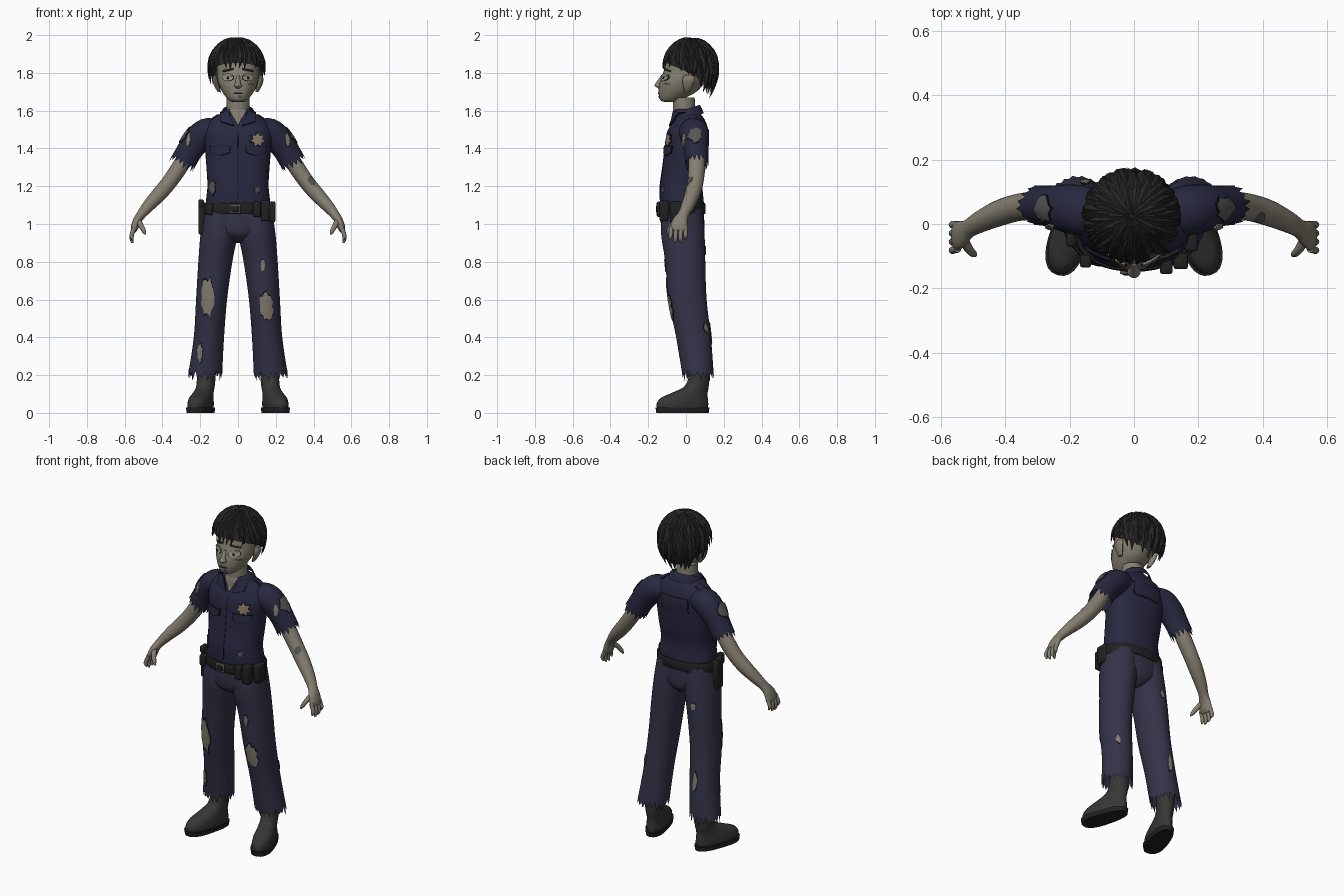
import bpy, bmesh, math, random
from mathutils import Vector
from mathutils.bvhtree import BVHTree

random.seed(4)
cube = bpy.data.objects.get("Cube")
if cube:
    bpy.data.objects.remove(cube)


def material(name, *rgb):
    m = bpy.data.materials.new(name)
    m.use_nodes = True
    m.diffuse_color = (*rgb, 1)
    m.node_tree.nodes["Principled BSDF"].inputs["Base Color"].default_value = (*rgb, 1)
    return m


SHIRT = material("shirt navy", .021, .021, .052)
TROUSER = material("trouser navy", .034, .033, .065)
SKIN = material("pale skin", .235, .212, .165)
HAIR = material("hair black", .02, .02, .02)
BOOT = material("boot charcoal", .037, .037, .035)
BELT = material("belt black", .015, .015, .016)
BADGE = material("badge tan", .26, .22, .15)
SEAM = material("seam dark", .008, .008, .014)
GREY = material("bruise grey", .095, .092, .095)
EYE = material("eye grey", .3, .29, .26)
UP, DEPTH = Vector((0, 0, 1)), Vector((0, 1, 0))


def finish(bm, name, mat, smooth=True):
    """Turn a bmesh into an object and return its ray-casting tree."""
    bmesh.ops.recalc_face_normals(bm, faces=bm.faces[:])
    for f in bm.faces:
        f.smooth = smooth
    tree = BVHTree.FromBMesh(bm)
    me = bpy.data.meshes.new(name)
    bm.to_mesh(me)
    bm.free()
    me.set_sharp_from_angle(angle=math.radians(50))
    me.materials.append(mat)
    ob = bpy.data.objects.new(name, me)
    bpy.context.scene.collection.objects.link(ob)
    return tree


def spline(keys, sub):
    """Smoothly resample key rings."""
    out, last = [], len(keys) - 1
    for i in range(last):
        quad = (keys[max(i - 1, 0)], keys[i], keys[i + 1], keys[min(i + 2, last)])
        for k in range(sub):
            t = k / sub
            out.append([b + .5 * t * (c - a + t * (2*a - 5*b + 4*c - d + t * (3*(b - c) + d - a)))
                        for a, b, c, d in zip(*quad)])
    return out + [list(keys[-1])]


def loft(name, mat, keys, n=24, sub=4, side=1, flat=True, power=1, rag=0,
         caps=(True, True), tilt=0, warp=None, drop=None):
    """Skin rings of (x, y, z, width radius, depth radius)."""
    bm, rows = bmesh.new(), []
    rings = spline(keys, sub)
    mid = [Vector((r[0] * side, r[1], r[2])) for r in rings]
    for i, r in enumerate(rings):
        t = (mid[min(i + 1, len(mid) - 1)] - mid[max(i - 1, 0)]).normalized()
        axis = UP if flat else t
        u = DEPTH.cross(axis).normalized()
        v = axis.cross(u)
        row = []
        for k in range(n):
            a = math.tau * k / n
            c, s = math.cos(a), math.sin(a)
            p = mid[i] + u * (r[3] * math.copysign(abs(c) ** power, c)) \
                + v * (r[4] * math.copysign(abs(s) ** power, s))
            p.z += tilt * (p.y - r[1])
            if rag and i == len(rings) - 1:
                p += t * rag * (random.uniform(.2, 1) if k % 2 else -random.random())
            row.append(bm.verts.new(warp(p) if warp else p))
        rows.append(row)
    for a, b in zip(rows, rows[1:]):
        for k in range(n):
            bm.faces.new((a[k], a[(k + 1) % n], b[(k + 1) % n], b[k]))
    for row, wanted in zip((rows[0], rows[-1]), caps):
        if wanted:
            bm.faces.new(row)
    if drop:
        bmesh.ops.delete(bm, geom=[f for f in bm.faces if drop(f.calc_center_median())], context='FACES')
    return finish(bm, name, mat)


def box(name, mat, centre, size, bevel=.008):
    bm = bmesh.new()
    for v in bmesh.ops.create_cube(bm, size=1)["verts"]:
        v.co = Vector([c + k * s for c, k, s in zip(centre, v.co, size)])
    bmesh.ops.bevel(bm, geom=bm.edges[:], offset=bevel, segments=2, affect='EDGES', profile=.5)
    finish(bm, name, mat)


def decal(name, mat, tree, at, look, pts, lift=.005, rim=0):
    """Thin plate draped over a part, seen along the look direction."""
    if rim:
        decal(name + "_edge", SEAM, tree, at, look, [(x * (1 + rim), y * (1 + rim)) for x, y in pts], lift - .002)
    d = Vector(look).normalized()
    u = d.cross(UP).normalized() if abs(d.z) < .95 else Vector((1, 0, 0))
    v = u.cross(d)
    bm = bmesh.new()

    def drape(x, y, h):
        p = Vector(at) + u * x + v * y
        hit, nor = tree.ray_cast(p - d * .6, d)[:2]
        if hit is None:
            hit, nor = tree.find_nearest(p)[:2]
        if nor.dot(d) > 0:
            nor = -nor
        return bm.verts.new(hit + nor * h)

    rows = [[drape(x * s, y * s, h) for x, y in pts]
            for s, h in ((1.01, -.002), (1, lift), (.7, lift), (.35, lift))]
    hub, n = drape(0, 0, lift), len(pts)
    for k in range(n):
        j = (k + 1) % n
        for a, b in zip(rows, rows[1:]):
            bm.faces.new((a[k], a[j], b[j], b[k]))
        bm.faces.new((rows[-1][k], rows[-1][j], hub))
    finish(bm, name, mat)


def poly(corners, steps=5):
    return [(a[0] + (b[0] - a[0]) * k / steps, a[1] + (b[1] - a[1]) * k / steps)
            for a, b in zip(corners, corners[1:] + corners[:1]) for k in range(steps)]


def rect(w, h, skew=0):
    return poly([(-w, -h - skew), (w, -h + skew), (w, h + skew), (-w, h - skew)])


def blob(w, h, rough=0, n=20):
    return [(w * r * math.cos(math.tau * k / n), h * r * math.sin(math.tau * k / n))
            for k in range(n) for r in [1 - rough * random.random()]]


def star(r, n=14):
    return [(s * math.sin(math.tau * k / n), s * math.cos(math.tau * k / n))
            for k in range(n) for s in [r * (.62 if k % 2 else 1)]]


FRONT, BACK = (0, 1, 0), (0, -1, 0)

# Head, neck, nose and ears
head = loft("head", SKIN, [(0, -.07, 1.645, .02, .03), (0, -.082, 1.655, .048, .054), (0, -.045, 1.7, .084, .1),
            (0, -.02, 1.75, .105, .12), (0, .005, 1.8, .112, .126), (0, .02, 1.86, .112, .125),
            (0, .025, 1.91, .1, .11), (0, .025, 1.95, .05, .06)], n=32)
loft("neck", SKIN, [(0, .01, 1.5, .075, .065), (0, -.008, 1.58, .062, .06), (0, -.012, 1.67, .06, .058)])
loft("nose", SKIN, [(0, -.12, 1.79, .009, .01), (0, -.138, 1.75, .014, .02), (0, -.145, 1.732, .021, .023),
                    (0, -.132, 1.718, .013, .014)], n=14)
for side, tag in ((1, "left"), (-1, "right")):
    loft(tag + "_ear", SKIN, [(.1, .005, 1.7, .008, .014), (.113, .01, 1.73, .013, .025),
                              (.122, .015, 1.765, .013, .034), (.118, .015, 1.79, .008, .02)], n=12, side=side)
    x = .052 * side
    decal(tag + "_eye", EYE, head, (x, 0, 1.775), FRONT, blob(.027, .017), .004, .14)
    decal(tag + "_pupil", SEAM, head, (x, 0, 1.772), FRONT, blob(.007, .007), .006)
    decal(tag + "_eyelid", SKIN, head, (x, 0, 1.786), FRONT, blob(.026, .008), .0075)
    decal(tag + "_eyebrow", HAIR, head, (x, 0, 1.815), FRONT, rect(.027, .005, -.006 * side), .006)
decal("mouth", SEAM, head, (0, 0, 1.692), FRONT, blob(.026, .0035), .003)
decal("chin_bruise", GREY, head, (.012, 0, 1.672), FRONT, blob(.016, .008, .5), .003)
decal("cheek_bruise", GREY, head, (.07, 0, 1.742), FRONT, blob(.018, .007, .6), .003)


# Hair: a cap under layered pointed locks
def scalp(a, phi, m):
    over = max(phi - math.pi / 2, 0)
    r = math.sin(min(phi, math.pi / 2)) * m * (1 - .25 * over * over)
    z = 1.83 - .14 * over if over else 1.83 + .155 * m * math.cos(phi)
    return Vector((-.008 + .148 * r * math.sin(a), .025 - .145 * r * math.cos(a), z))


def hair_end(a):
    c = math.cos(a)
    return 2 - .55 * c + .1 * c * c


bm, n = bmesh.new(), 32
grid = [[bm.verts.new(scalp(math.tau * k / n, .02 + hair_end(math.tau * k / n) * .9 * j / 10, .94))
         for k in range(n)] for j in range(11)]
for a, b in zip(grid, grid[1:]):
    for k in range(n):
        bm.faces.new((a[k], a[(k + 1) % n], b[(k + 1) % n], b[k]))
bm.faces.new(grid[0])
finish(bm, "hair_cap", HAIR)

bm = bmesh.new()
for layer, reach in enumerate((.42, .58, .72, .86, 1)):
    for k in range(28):
        a = math.tau * (k + random.uniform(-.4, .4) + layer / 2) / 28
        end = hair_end(a) * (reach + random.uniform(-.07, .07))
        start, swing = max(end - 1.05, .03), random.uniform(-.15, .15)
        rows = []
        for j, w in enumerate((.5, 1, .95, .55, .03)):
            s = j / 4
            ang, phi = a + swing * s * s, start + (end - start) * s
            p = scalp(ang, phi, .97 + .07 * s * s)
            out = (p - scalp(ang, phi, .8)).normalized()
            across = Vector((math.cos(ang), math.sin(ang), 0)) * .019 * w
            rows.append([bm.verts.new(p + q) for q in (across, out * .01 * w, -across, -out * .01 * w)])
        for r, q in zip(rows, rows[1:]):
            for i in range(4):
                bm.faces.new((r[i], r[(i + 1) % 4], q[(i + 1) % 4], q[i]))
finish(bm, "hair_locks", HAIR, smooth=False)

# Shirt body and collar
shirt = loft("shirt", SHIRT, [(0, -.02, 1.07, .172, .115), (0, -.022, 1.12, .17, .116), (0, -.025, 1.2, .162, .113),
             (0, -.01, 1.3, .167, .114), (0, 0, 1.4, .175, .112), (0, .008, 1.48, .18, .11),
             (0, .015, 1.54, .155, .09), (0, .005, 1.58, .1, .075), (0, -.003, 1.61, .066, .06)], n=40, power=.88)
loft("collar", SHIRT, [(0, .004, 1.555, .102, .09), (0, 0, 1.585, .093, .083), (0, -.002, 1.605, .08, .074)],
     n=40, caps=(False, False), tilt=.35, drop=lambda c: c.y < -.04 and abs(c.x) < .05)
decal("open_neck", SKIN, shirt, (0, 0, 1.57), FRONT, poly([(-.042, .035), (0, -.05), (.042, .035)]), .004)
decal("front_placket", SEAM, shirt, (0, 0, 1.31), FRONT, rect(.0015, .18), .002)
decal("back_panel", SHIRT, shirt, (0, 0, 1.46), BACK, rect(.085, .04), .005, .06)
decal("badge", BADGE, shirt, (.102, 0, 1.445), FRONT, star(.037), .008, .12)
decal("shirt_tear", GREY, shirt, (-.135, 0, 1.19), FRONT, blob(.02, .04, .4), .004, .15)
decal("shirt_patch", GREY, shirt, (.1, 0, 1.18), FRONT, rect(.012, .012), .004)

for side, tag in ((1, "left"), (-1, "right")):
    decal(tag + "_collar_flap", SHIRT, shirt, (.058 * side, 0, 1.555), FRONT,
          poly([(-.035 * side, -.035), (.03 * side, -.015), (.03 * side, .03), (-.008 * side, .035)]), .009, .08)
    decal(tag + "_pocket_flap", SHIRT, shirt, (.093 * side, 0, 1.39), FRONT,
          poly([(-.05, .02), (.05, .02), (.045, -.014), (0, -.027), (-.045, -.014)]), .009, .09)
    decal(tag + "_shoulder_strap", SHIRT, shirt, (.135 * side, .035, 1.55), (0, 0, -1), rect(.03, .02), .006, .1)

    # Sleeve, arm and hand
    sleeve = loft(tag + "_sleeve", SHIRT, [(.1, .03, 1.495, .06, .07), (.165, .042, 1.485, .075, .078),
                  (.215, .05, 1.445, .074, .073), (.258, .055, 1.385, .068, .064), (.292, .058, 1.325, .068, .062)],
                  n=32, side=side, flat=False, rag=.032, caps=(True, False))
    decal(tag + "_sleeve_tear", GREY, sleeve, (.24 * side, .05, 1.45), (-side, .1, -.5), blob(.042, .05, .3), .005, .1)
    decal(tag + "_sleeve_skin", SKIN, sleeve, (.235 * side, .01, 1.435), (-side, .7, -.5), blob(.014, .04, .4), .008)
    arm = loft(tag + "_arm", SKIN, [(.25, .058, 1.4, .04, .042), (.31, .057, 1.3, .043, .044), (.365, .05, 1.22, .041, .042),
               (.42, .033, 1.155, .039, .04), (.475, .008, 1.095, .032, .034), (.512, -.014, 1.05, .025, .029),
               (.535, -.03, 1.015, .022, .041), (.548, -.038, .98, .02, .045), (.554, -.041, .962, .013, .038)],
               side=side, flat=False)
    for i, tip in enumerate((.915, .9, .903, .918)):
        y = -.077 + .025 * i
        loft(f"{tag}_finger_{i + 1}", SKIN, [(.546, y, .985, .012, .012), (.562, y * 1.05, .945, .0115, .0115),
             (.562, y * 1.08, tip + .015, .01, .01), (.556, y * 1.08, tip, .004, .004)],
             n=10, side=side, flat=False, sub=3)
    loft(tag + "_thumb", SKIN, [(.53, -.045, 1.02, .016, .016), (.513, -.077, .99, .014, .014),
         (.498, -.092, .962, .011, .011), (.49, -.097, .945, .004, .004)], n=10, side=side, flat=False, sub=3)
    if side > 0:
        decal("arm_bruise", GREY, arm, (.385, .03, 1.225), (-.4, 1, -.3), blob(.022, .028, .35), .003)

    # Trouser leg with torn hem
    leg = loft(tag + "_trouser_leg", TROUSER, [(.088, -.02, 1.08, .09, .108), (.1, -.017, .95, .098, .115),
               (.12, -.004, .8, .09, .106), (.14, .008, .6, .082, .101), (.154, .04, .4, .08, .092),
               (.174, .064, .2, .09, .083)], n=40, side=side, rag=.032, caps=(True, False))
    if side > 0:
        tears = [(.15, .565, FRONT, .042, .085), (.13, .78, FRONT, .012, .045), (.2, .45, BACK, .012, .03)]
    else:
        tears = [(-.158, .61, FRONT, .038, .12), (-.2, .32, FRONT, .016, .055),
                 (-.15, .42, BACK, .016, .07), (-.12, .86, BACK, .018, .025)]
    for i, (x, z, look, w, h) in enumerate(tears):
        decal(f"{tag}_trouser_tear_{i + 1}", SKIN, leg, (x, 0, z), look, blob(w, h, .35), .005, .09)

    # Boot, turned outward
    def turn(p, side=side):
        ang = math.radians(17) * side
        x, y = p.x * (1 + max(0, -p.y) * 1.2), p.y - .07
        return Vector((.168 * side + x * math.cos(ang) - y * math.sin(ang),
                       .07 + x * math.sin(ang) + y * math.cos(ang), p.z))
    loft(tag + "_boot", BOOT, [(0, -.022, .02, .053, .14), (0, -.022, .05, .055, .142), (0, -.012, .08, .052, .129),
         (0, .02, .108, .048, .096), (0, .055, .14, .047, .066), (0, .07, .2, .05, .056), (0, .07, .32, .055, .058)],
         n=28, warp=turn)
    loft(tag + "_boot_sole", BELT, [(0, -.022, 0, .055, .143), (0, -.022, .028, .058, .147)], n=28, sub=1, warp=turn,
         power=.85)

# Trouser seat, belt and pouches
loft("trouser_seat", TROUSER, [(0, -.008, .9, .025, .06), (0, -.015, .94, .13, .105), (0, -.018, .99, .19, .115),
                               (0, -.02, 1.09, .177, .114)], n=40)
loft("belt", BELT, [(0, -.022, 1.052, .184, .122), (0, -.022, 1.058, .188, .126), (0, -.022, 1.104, .186, .126),
                    (0, -.022, 1.11, .182, .122)], n=40, sub=1, power=.92)
box("buckle", GREY, (-.015, -.15, 1.08), (.056, .012, .05), .004)
box("buckle_plate", BELT, (-.015, -.154, 1.08), (.038, .01, .032), .003)
box("belt_pouch_front", BELT, (.1, -.135, 1.078), (.04, .04, .08))
box("belt_pouch_middle", BELT, (.145, -.115, 1.07), (.045, .05, .11))
box("belt_pouch_left", BELT, (.178, -.05, 1.065), (.04, .07, .11))
box("holster", BELT, (-.19, -.03, 1.03), (.038, .07, .17))
box("holster_grip", BELT, (-.195, -.045, 1.11), (.03, .05, .04))
box("belt_pouch_right", BELT, (-.15, -.115, 1.08), (.035, .04, .065))
